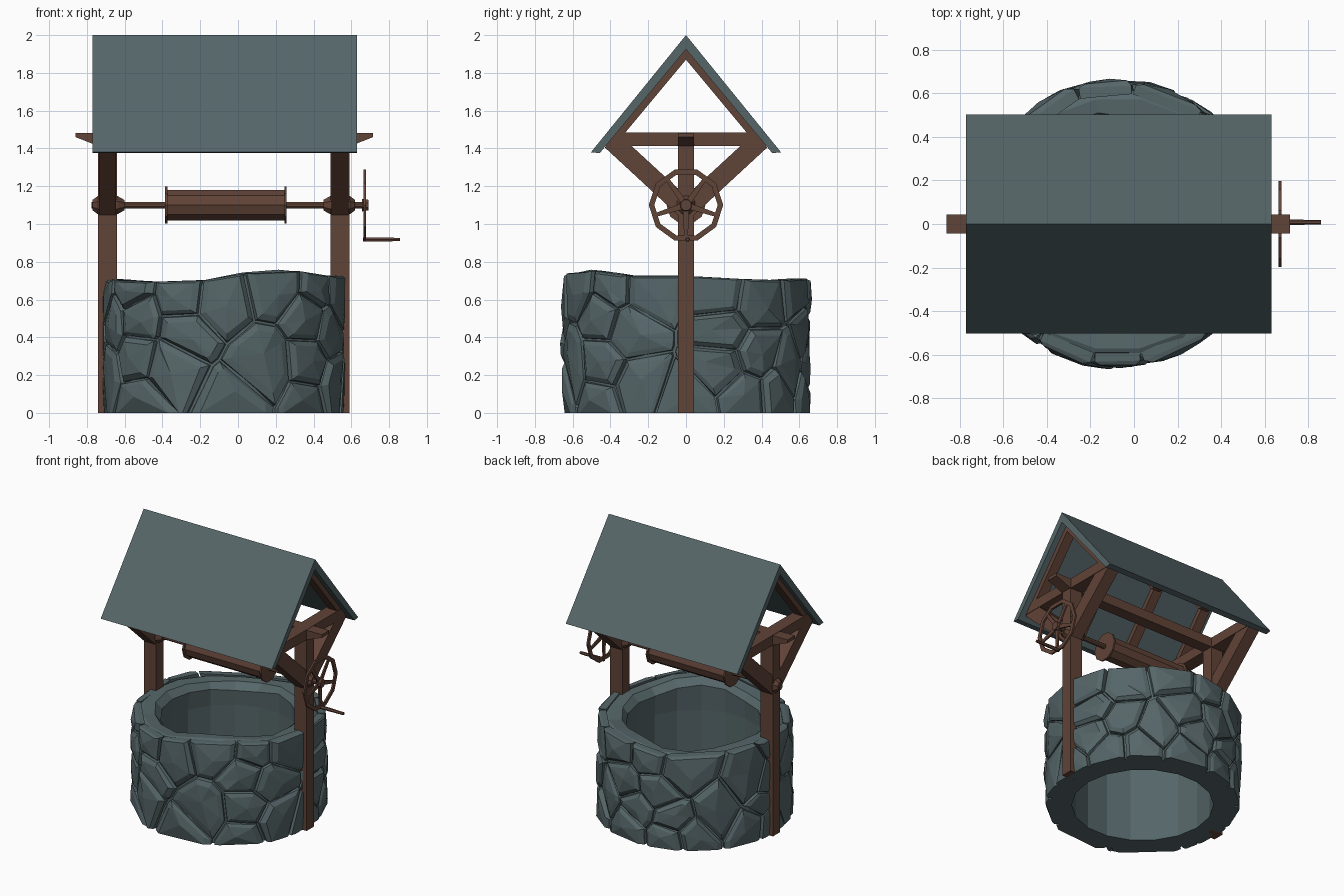
import bpy, bmesh, math, random
from mathutils import Vector

if "Cube" in bpy.data.objects:
    bpy.data.objects.remove(bpy.data.objects["Cube"])

random.seed(7)
C = -0.075          # x centre of the well
OFF = 0.615         # post distance from the centre
AXLE_Z = 1.10


def material(name, rgb):
    m = bpy.data.materials.new(name)
    m.diffuse_color = (*rgb, 1)
    m.use_nodes = True
    m.node_tree.nodes["Principled BSDF"].inputs["Base Color"].default_value = m.diffuse_color
    return m


STONE = material("slate_grey", (0.092, 0.132, 0.140))
WOOD = material("dark_brown_wood", (0.118, 0.056, 0.038))


def finish(name, bm, mat):
    bmesh.ops.recalc_face_normals(bm, faces=bm.faces)
    me = bpy.data.meshes.new(name)
    bm.to_mesh(me)
    bm.free()
    me.materials.append(mat)
    ob = bpy.data.objects.new(name, me)
    bpy.context.collection.objects.link(ob)
    return ob


def prism(name, pts, a, b, mat, axis="x"):
    """Extrude a profile of (y,z) along x, or of (x,z) along y."""
    bm = bmesh.new()
    place = (lambda p, t: (t, p[0], p[1])) if axis == "x" else (lambda p, t: (p[0], t, p[1]))
    lo = [bm.verts.new(place(p, a)) for p in pts]
    hi = [bm.verts.new(place(p, b)) for p in pts]
    bm.faces.new(lo)
    bm.faces.new(hi)
    for i in range(len(pts)):
        j = (i + 1) % len(pts)
        bm.faces.new((lo[i], lo[j], hi[j], hi[i]))
    return finish(name, bm, mat)


def lathe(name, prof, n, cy=0.0, cz=AXLE_Z, closed=False):
    """Turn a profile of (x, radius) about an axis parallel to x."""
    bm = bmesh.new()
    rings = []
    for x, r in prof:
        angs = [2 * math.pi * (k + 0.5) / n - math.pi / 2 for k in range(n)]
        rings.append([bm.verts.new((x, cy + r * math.cos(a), cz + r * math.sin(a))) for a in angs])
    pairs = list(zip(rings, rings[1:]))
    if closed:
        pairs.append((rings[-1], rings[0]))
    else:
        bm.faces.new(rings[0])
        bm.faces.new(rings[-1])
    for p, q in pairs:
        for k in range(n):
            j = (k + 1) % n
            bm.faces.new((p[k], p[j], q[j], q[k]))
    return finish(name, bm, WOOD)


# --- Well wall: core ring with an uneven rim
def top(a):
    return 0.70 + 0.04 * max(0, math.cos(a + 0.7)) + 0.010 * math.sin(5 * a + 1) - 0.012 * math.cos(3 * a)


bm = bmesh.new()
N = 18
rows = []
for k in range(N):
    a = 2 * math.pi * k / N
    t = top(a) + random.uniform(-0.012, 0.008)
    prof = [(0.475, 0), (0.475, 0.52), (0.455 + random.uniform(0, 0.02), t - 0.05),
            (0.50 + random.uniform(-0.01, 0.02), t - 0.005), (0.58, t),
            (0.622, t - 0.02), (0.622, 0)]
    rows.append([bm.verts.new((C + r * math.cos(a), r * math.sin(a), z)) for r, z in prof])
for k in range(N):
    p, q = rows[k], rows[(k + 1) % N]
    for i in range(len(p)):
        j = (i + 1) % len(p)
        bm.faces.new((p[i], p[j], q[j], q[i]))
finish("well_ring", bm, STONE)

# --- Wall stones: Voronoi cells on the unrolled cylinder, raised as chunky blocks
R, H, COLS, ROWS = 0.64, 0.72, 14, 4
PERIOD = 2 * math.pi * R
seeds = []
for r in range(ROWS):
    for c in range(COLS):
        if random.random() < 0.14:
            continue
        seeds.append(Vector(((c + 0.5 * (r % 2) + random.uniform(-0.3, 0.3)) * PERIOD / COLS,
                             (r + 0.5 + random.uniform(-0.33, 0.33)) * H / ROWS)))


def clip(poly, mid, d):
    out = []
    for p, q in zip(poly, poly[1:] + poly[:1]):
        sp, sq = (p - mid).dot(d), (q - mid).dot(d)
        if sp <= 0:
            out.append(p)
        if sp * sq < 0:
            out.append(p.lerp(q, sp / (sp - sq)))
    return out


bm = bmesh.new()
for s in seeds:
    poly = [Vector((s.x - 0.4, 0)), Vector((s.x + 0.4, 0)), Vector((s.x + 0.4, H)), Vector((s.x - 0.4, H))]
    for o in seeds:
        for w in (-PERIOD, 0, PERIOD):
            e = Vector((o.x + w, o.y))
            d = e - s
            if 1e-6 < d.length < 1.0:
                poly = clip(poly, (s + e) / 2, d)
    # merge tiny edges
    poly = [p for i, p in enumerate(poly) if (p - poly[i - 1]).length > 0.015]
    if len(poly) < 3:
        continue
    mid = sum(poly, Vector((0, 0))) / len(poly)
    bulge = random.uniform(-0.008, 0.006)

    def vert(p, r):
        a = p.x / R
        if abs(math.sin(a)) < 0.35:      # keep the posts proud of the wall
            r = min(r, 0.642)
        return bm.verts.new((C + r * math.cos(a), r * math.sin(a), p.y / H * top(a)))

    rings = []
    for r, k in ((0.60, 0.02), (0.642, 0.07), (0.657, 0.28)):
        ring = []
        for p in poly:
            q = p.lerp(mid, k)
            if p.y < 0.001:
                q.y = 0
            elif p.y > H - 0.001:
                q.y = H - 0.04 * k
            rr = r if k < 0.05 else r + bulge + random.uniform(-0.008, 0.006)
            ring.append(vert(q, rr))
        rings.append(ring)
    centre = vert(mid, 0.664 + bulge)
    n = len(poly)
    for p, q in zip(rings, rings[1:]):
        for i in range(n):
            bm.faces.new((p[i], p[(i + 1) % n], q[(i + 1) % n], q[i]))
    for i in range(n):
        bm.faces.new((rings[-1][i], rings[-1][(i + 1) % n], centre))
    bm.faces.new(rings[0])
finish("wall_stones", bm, STONE)

# --- Posts, tie beams, diagonal braces and bearings on both sides
for side, sx in (("left", -1), ("right", 1)):
    x = C + sx * OFF
    prism(side + "_post", [(-0.042, 0), (0.042, 0), (0.042, 1.42), (-0.042, 1.42)], x - 0.05, x + 0.05, WOOD)
    prism(side + "_tie_beam", [(-0.425, 1.412), (0.425, 1.412), (0.366, 1.485), (-0.366, 1.485)],
          x - 0.048, x + 0.048, WOOD)
    for tag, sy in (("front", -1), ("back", 1)):
        prism(f"{side}_{tag}_brace",
              [(sy * 0.43, 1.405), (sy * 0.395, 1.43), (sy * 0.29, 1.415), (sy * 0.04, 1.185), (sy * 0.04, 1.045)],
              x - 0.045, x + 0.045, WOOD)
    lathe(side + "_bearing", [(x - sx * 0.088, 0.03), (x - sx * 0.052, 0.052), (x + sx * 0.052, 0.052),
                              (x + sx * 0.08, 0.03)], 8)

# --- Long beam with slanted ends
prism("long_beam", [(-0.86, 1.483), (-0.86, 1.46), (-0.74, 1.413), (0.595, 1.413), (0.715, 1.46), (0.715, 1.483)],
      -0.043, 0.043, WOOD, "y")

# --- Roof and rafters
prism("roof", [(-0.503, 1.38), (0, 2.0), (0.503, 1.38), (0.457, 1.375), (0, 1.925), (-0.457, 1.375)],
      -0.77, 0.63, STONE)
for i in range(4):
    x = -0.695 + i * 0.415
    prism(f"rafter_{i + 1}", [(-0.43, 1.41), (0, 1.928), (0.43, 1.41), (0.383, 1.41), (0, 1.87), (-0.383, 1.41)],
          x - 0.035, x + 0.035, WOOD)

# --- Axle and winding drum
lathe("axle", [(-0.775, 0.018), (0.69, 0.018)], 8)
lathe("drum", [(-0.38, 0.085), (0.25, 0.085)], 10)
for tag, x in (("left", -0.386), ("right", 0.246)):
    lathe(tag + "_drum_flange", [(x, 0.103), (x + 0.012, 0.103)], 10)

# --- Crank wheel with spokes and handle
lathe("wheel_rim", [(0.664, 0.168), (0.664, 0.197), (0.677, 0.197), (0.677, 0.168)], 10, closed=True)
lathe("wheel_hub", [(0.657, 0.036), (0.692, 0.030)], 8)
for i in range(5):
    a = math.radians(-90 + 72 * i)
    u, v = Vector((math.cos(a), math.sin(a))), Vector((-math.sin(a), math.cos(a)))
    pts = [u * 0.02 - v * 0.016, u * 0.175 - v * 0.010, u * 0.175 + v * 0.010, u * 0.02 + v * 0.016]
    prism(f"wheel_spoke_{i + 1}", [(p.x, p.y + AXLE_Z) for p in pts], 0.665, 0.676, WOOD)
lathe("wheel_handle", [(0.662, 0.013), (0.70, 0.013), (0.858, 0.010)], 6, cy=0.008, cz=0.918)
